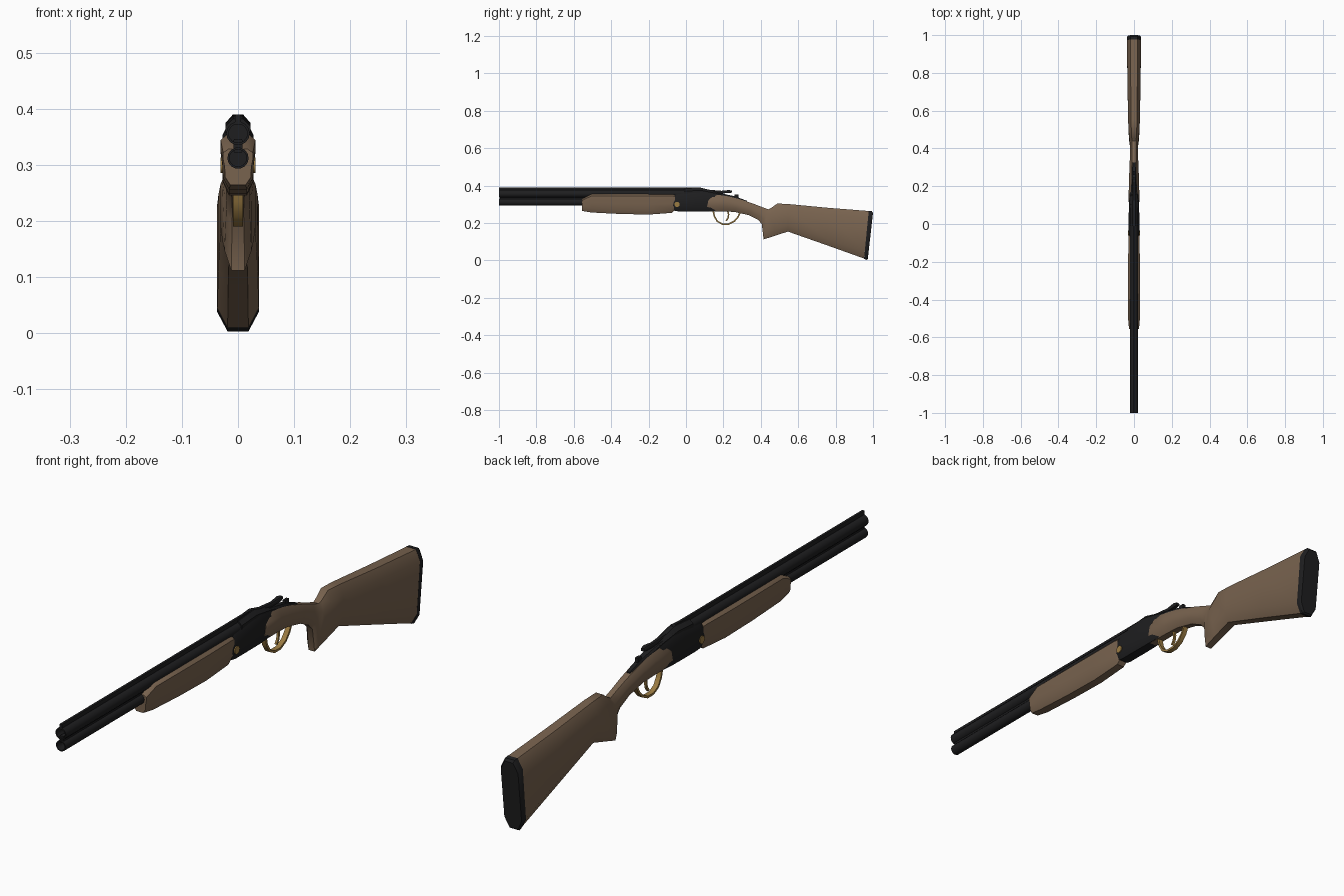
import bpy, bmesh, math

cube = bpy.data.objects.get("Cube")
if cube:
    bpy.data.objects.remove(cube, do_unlink=True)


def material(name, rgb, rough):
    m = bpy.data.materials.new(name)
    m.use_nodes = True
    m.diffuse_color = (*rgb, 1)
    b = m.node_tree.nodes["Principled BSDF"]
    b.inputs["Base Color"].default_value = (*rgb, 1)
    b.inputs["Roughness"].default_value = rough
    return m


WOOD = material("walnut wood", (0.19, 0.125, 0.078), 0.6)
BLACK = material("black steel", (0.013, 0.013, 0.014), 0.5)
GOLD = material("brass", (0.33, 0.2, 0.055), 0.5)


def loft(name, rings, mat, angle=35):
    """Skin a list of equal-length point rings and cap both ends."""
    bm = bmesh.new()
    rows = [[bm.verts.new(p) for p in r] for r in rings]
    n = len(rows[0])
    for a, b in zip(rows, rows[1:]):
        for i in range(n):
            j = (i + 1) % n
            bm.faces.new((a[i], a[j], b[j], b[i]))
    bm.faces.new(rows[0])
    bm.faces.new(rows[-1])
    bmesh.ops.recalc_face_normals(bm, faces=bm.faces)
    me = bpy.data.meshes.new(name)
    bm.to_mesh(me)
    bm.free()
    ob = bpy.data.objects.new(name, me)
    bpy.context.collection.objects.link(ob)
    me.materials.append(mat)
    bpy.ops.object.select_all(action='DESELECT')
    ob.select_set(True)
    bpy.context.view_layer.objects.active = ob
    bpy.ops.object.shade_smooth_by_angle(angle=math.radians(angle))
    return ob


def octagon(y_bot, y_top, bot, top, hw, cut=0.45, drop=0.03):
    """Chamfered cross-section, leaning from y_bot to y_top."""
    d = min(drop, (top - bot) * 0.3)
    half = [(hw * (1 - cut), top), (hw, top - d), (hw, bot + d), (hw * (1 - cut), bot)]
    pts = half + [(-x, z) for x, z in reversed(half)]
    return [(x, y_bot + (y_top - y_bot) * (z - bot) / (top - bot), z) for x, z in pts]


def circle(y, z, r, n=14):
    return [(r * math.cos(math.tau * i / n), y, z + r * math.sin(math.tau * i / n))
            for i in range(n)]


def box(name, y0, y1, z0, z1, hw, mat):
    return loft(name, [octagon(y, y, z0, z1, hw, 0.15, 0.003) for y in (y0, y1)], mat)


# Over and under barrels with open bores
for name, z, r in (("upper_barrel", 0.356, 0.021), ("lower_barrel", 0.312, 0.019)):
    loft(name, [circle(0.06, z, r), circle(-1, z, r),
                circle(-1, z, r * 0.8), circle(-0.9, z, r * 0.8)], BLACK)
box("barrel_joining_rib", -0.995, 0.05, 0.322, 0.346, 0.008, BLACK)
box("sighting_rib", -1, 0.08, 0.372, 0.390, 0.005, BLACK)

# Fore-end: shouldered at the top, slimmer and chamfered below
fore = []
for y, bot, top, w in ((-0.555, 0.264, 0.328, 0.85), (-0.505, 0.256, 0.354, 1),
                       (-0.35, 0.248, 0.354, 1), (-0.2, 0.245, 0.354, 1),
                       (-0.075, 0.254, 0.354, 0.95), (-0.06, 0.27, 0.35, 0.9)):
    h = top - bot
    half = [(0.020, top), (0.031, top - 0.1 * h), (0.031, top - 0.3 * h),
            (0.028, top - 0.5 * h), (0.027, bot + 0.22 * h), (0.016, bot)]
    fore.append([(x * w, y, z) for x, z in half + [(-x, z) for x, z in reversed(half)]])
loft("fore_end", fore, WOOD)

# Receiver with rounded nose and sloping rear
loft("receiver", [octagon(y, y, b, t, w, 0.35, 0.02) for y, b, t, w in (
    (-0.078, 0.28, 0.345, 0.024), (-0.06, 0.265, 0.355, 0.027), (-0.04, 0.262, 0.36, 0.028),
    (0.05, 0.262, 0.372, 0.028), (0.1, 0.262, 0.374, 0.027), (0.17, 0.264, 0.356, 0.022))], BLACK)
loft("breech_top", [octagon(y, y, 0.34, t, w, 0.6, 0.02) for y, t, w in (
    (-0.01, 0.382, 0.022), (0.075, 0.39, 0.022), (0.12, 0.378, 0.02), (0.17, 0.364, 0.016))], BLACK)
loft("upper_tang", [octagon(y, y, b, t, w, 0.3, 0.006) for y, b, t, w in (
    (0.1, 0.34, 0.374, 0.02), (0.18, 0.33, 0.360, 0.016),
    (0.26, 0.31, 0.343, 0.012), (0.325, 0.29, 0.319, 0.008))], BLACK)

# Opening lever and safety catch
loft("opening_lever", [octagon(y, y, b, t, w, 0.3, 0.004) for y, b, t, w in (
    (0.11, 0.365, 0.379, 0.009), (0.19, 0.358, 0.372, 0.007),
    (0.23, 0.36, 0.376, 0.010), (0.245, 0.362, 0.373, 0.007))], BLACK)
box("safety_catch", 0.26, 0.28, 0.335, 0.352, 0.006, BLACK)

# Stock: wrist, pistol grip and butt in one skin
stock = [(0.107, 0.125, 0.262, 0.345, 0.027), (0.11, 0.15, 0.262, 0.359, 0.029),
         (0.20, 0.21, 0.262, 0.347, 0.027), (0.26, 0.28, 0.259, 0.329, 0.025),
         (0.335, 0.355, 0.242, 0.305, 0.022), (0.385, 0.41, 0.217, 0.284, 0.020),
         (0.405, 0.44, 0.195, 0.273, 0.021), (0.415, 0.455, 0.112, 0.280, 0.024),
         (0.47, 0.488, 0.130, 0.304, 0.028), (0.545, 0.55, 0.154, 0.301, 0.031),
         (0.75, 0.76, 0.082, 0.281, 0.035), (0.952, 0.977, 0.010, 0.264, 0.037)]
loft("stock", [octagon(*s, 0.5, 0.035) for s in stock], WOOD, 40)
loft("butt_plate", [octagon(0.952, 0.977, 0.008, 0.265, 0.0372, 0.5, 0.035),
                    octagon(0.966, 0.993, 0.003, 0.263, 0.0372, 0.5, 0.035),
                    octagon(0.972, 1.0, 0.008, 0.255, 0.034, 0.5, 0.035)], BLACK)

# Hinge pins on both sides
for side, s in (("left", 1), ("right", -1)):
    loft(side + "_hinge_pin", [[(s * (0.02 + 0.011 * k), -0.048 + p[0], p[2])
                                for p in circle(0, 0.299, 0.014)] for k in (0, 1)], GOLD)


# Trigger guard and trigger: flat bands following a side path
def band(name, path, hw, thick, mat):
    rings = []
    for i, (y, z) in enumerate(path):
        a, b = path[max(i - 1, 0)], path[min(i + 1, len(path) - 1)]
        dy, dz = b[0] - a[0], b[1] - a[1]
        k = thick / math.hypot(dy, dz)
        rings.append([(x, y - s * dz * k, z + s * dy * k)
                      for x, s in ((-hw, 1), (hw, 1), (hw, -1), (-hw, -1))])
    return loft(name, rings, mat)


band("trigger_guard", [(0.145, 0.266), (0.152, 0.235), (0.168, 0.208), (0.195, 0.194),
                       (0.228, 0.194), (0.258, 0.209), (0.278, 0.232), (0.292, 0.262)],
     0.009, 0.004, GOLD)
band("trigger", [(0.222, 0.27), (0.228, 0.245), (0.224, 0.225), (0.214, 0.211)], 0.004, 0.004, GOLD)
